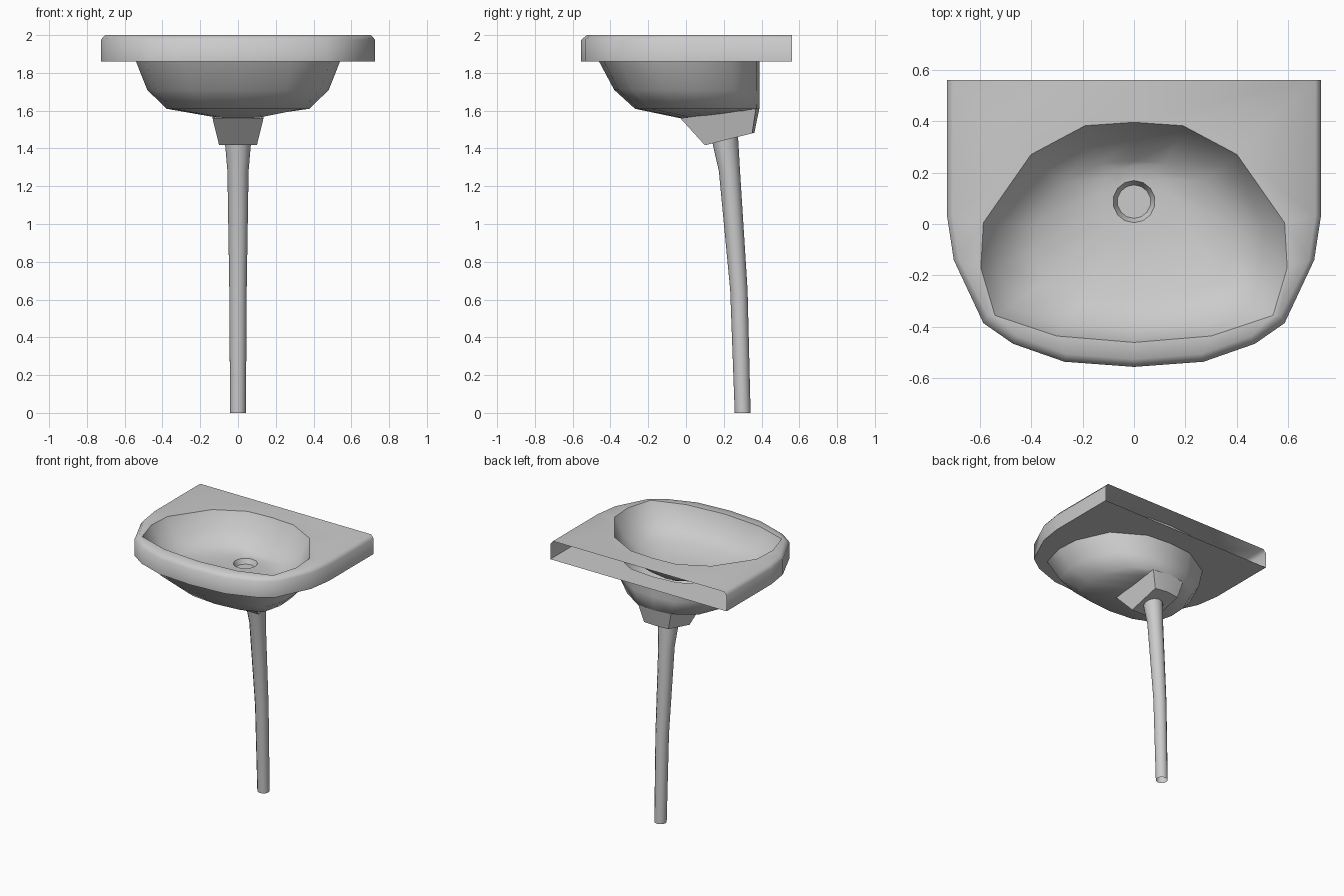
import bpy, bmesh, math

if "Cube" in bpy.data.objects:
    bpy.data.objects.remove(bpy.data.objects["Cube"])

ceramic = bpy.data.materials.new("grey_ceramic")
ceramic.use_nodes = True
GREY = (0.6, 0.6, 0.6, 1)
ceramic.diffuse_color = GREY
ceramic.node_tree.nodes["Principled BSDF"].inputs["Base Color"].default_value = GREY


def loft(name, rings, cap_end=False, skip=None, flip=False):
    """Skin closed rings of equal point count; skip(points) leaves a face out."""
    bm = bmesh.new()
    loops = [[bm.verts.new(p) for p in ring] for ring in rings]
    n = len(loops[0])
    for a, b in zip(loops, loops[1:]):
        for i in range(n):
            j = (i + 1) % n
            quad = [a[i], a[j], b[j], b[i]]
            if not (skip and skip([v.co for v in quad])):
                bm.faces.new(quad)
    if cap_end:
        bm.faces.new(loops[-1])
    if flip:
        bmesh.ops.reverse_faces(bm, faces=bm.faces[:])
    mesh = bpy.data.meshes.new(name)
    bm.to_mesh(mesh)
    bm.free()
    mesh.materials.append(ceramic)
    obj = bpy.data.objects.new(name, mesh)
    bpy.context.collection.objects.link(obj)
    bpy.ops.object.select_all(action='DESELECT')
    obj.select_set(True)
    bpy.context.view_layer.objects.active = obj
    bpy.ops.object.shade_smooth_by_angle(angle=math.radians(60))


def mirrored(half):
    """Close a half outline that starts and ends on the centre line."""
    return half + [(-x, y) for x, y in half[-2:0:-1]]


rim = mirrored([(0, -.46), (.3, -.435), (.54, -.355), (.595, -.17),
                (.585, .005), (.4, .27), (.19, .382), (0, .395)])
hole = mirrored([(0, -.46), (.28, -.435), (.49, -.355), (.54, -.17),
                 (.53, 0), (.42, .24), (.19, .375), (0, .39)])
outline = mirrored([(0, -.555), (.27, -.535), (.47, -.465), (.585, -.385),
                    (.70, -.14), (.726, .03), (.726, .56), (0, .56)])


def flat(shape, z):
    return [(x, y, z) for x, y in shape]


def bowl_ring(shape, sx, front, back, z_front, z_back):
    """Outline rescaled to a width and depth, tilted from front to back."""
    low, high = shape[0][1], shape[7][1]
    ring = []
    for x, y in shape:
        t = (y - low) / (high - low)
        ring.append((x * sx, front + t * (back - front), z_front + t * (z_back - z_front)))
    return ring


def circle(y, z, r, n=14):
    angles = [math.tau * i / n - math.pi / 2 for i in range(n)]
    return [(r * math.cos(a), y + r * math.sin(a), z) for a in angles]


# Hollow slab, open at the back, with a softened top edge
inset = [(x * .97, y + .03 if y < -.2 else y) for x, y in outline]
loft("basin_slab", [flat(hole, 1.86), flat(outline, 1.86), flat(outline, 1.975),
                    flat(inset, 2), flat(rim, 2)],
     skip=lambda pts: all(p.y > .55 for p in pts))

# Shallow inside of the bowl, with a nearly flat floor and a recessed drain
loft("bowl_inside", [flat(rim, 2),
                     bowl_ring(rim, .89, -.415, .335, 1.88, 1.88),
                     bowl_ring(rim, .65, -.29, .245, 1.802, 1.802),
                     circle(.087, 1.78, .14),
                     circle(.087, 1.776, .082),
                     circle(.087, 1.74, .065)], cap_end=True)

# Underside of the bowl, with a nearly upright back
loft("bowl_underside", [flat(hole, 1.86),
                        bowl_ring(hole, .89, -.38, .39, 1.71, 1.71),
                        bowl_ring(hole, .70, -.27, .388, 1.61, 1.61),
                        bowl_ring(hole, .25, -.03, .38, 1.56, 1.605)], flip=True)

# Tapered block joining bowl and leg, its back bulging slightly
loft("drain_block", [
    [(-.135, -.03, 1.56), (.135, -.03, 1.56), (.135, .37, 1.61), (0, .388, 1.61), (-.135, .37, 1.61)],
    [(-.1, .1, 1.417), (.1, .1, 1.417), (.1, .35, 1.48), (0, .362, 1.483), (-.1, .35, 1.48)]],
    cap_end=True, flip=True)

# Slightly curved, tapering pipe leg, open at the foot
path = [(.3, 0, .042), (.28, .65, .046), (.23, 1.28, .056), (.21, 1.42, .068), (.205, 1.47, .07)]
loft("pipe_leg", [circle(y, z, r, 12) for y, z, r in path])
